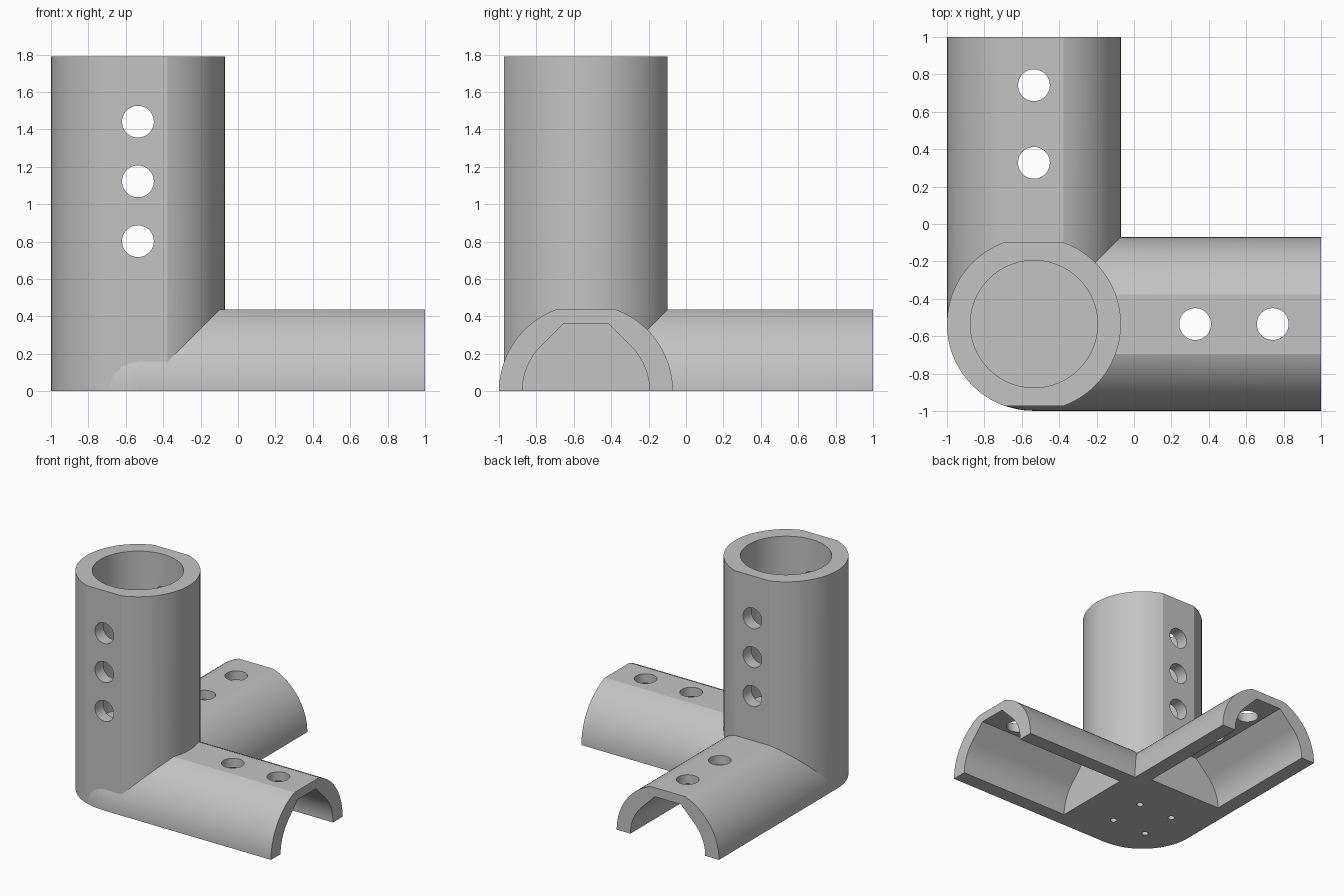
import bpy, bmesh, math
from mathutils import Matrix, Vector

if "Cube" in bpy.data.objects:
    bpy.data.objects.remove(bpy.data.objects["Cube"], do_unlink=True)

CX = CY = -0.535      # axis of the upright socket
R, FLAT = 0.465, 0.437  # outer radius, distance to the flats
BORE = 0.34
HOLE = 0.085
TOP = 1.79

grey = bpy.data.materials.new("light_grey")
grey.use_nodes = True
grey.diffuse_color = (0.55, 0.55, 0.55, 1)
grey.node_tree.nodes["Principled BSDF"].inputs["Base Color"].default_value = (0.55, 0.55, 0.55, 1)

# Directions: profile width, profile height, extrusion
FRAMES = {"x": ((0, 1, 0), (0, 0, 1), (1, 0, 0)),
          "y": ((1, 0, 0), (0, 0, 1), (0, 1, 0)),
          "z": ((1, 0, 0), (0, 1, 0), (0, 0, 1))}


def arc(radius, start, end, steps):
    angles = [start + (end - start) * i / steps for i in range(steps + 1)]
    return [(radius * math.cos(a), radius * math.sin(a)) for a in angles]


def circle(radius, steps=48):
    return arc(radius, 0, math.tau, steps)[:-1]


def to_object(name, bm):
    bmesh.ops.recalc_face_normals(bm, faces=bm.faces)
    mesh = bpy.data.meshes.new(name)
    bm.to_mesh(mesh)
    bm.free()
    mesh.materials.append(grey)
    obj = bpy.data.objects.new(name, mesh)
    bpy.context.scene.collection.objects.link(obj)
    return obj


def prism(name, profile, axis, start, end, origin=(CX, CY, 0)):
    w, h, d = (Vector(v) for v in FRAMES[axis])
    o = Vector(origin)
    bm = bmesh.new()
    rings = [[bm.verts.new(o + w * a + h * b + d * t) for a, b in profile] for t in (start, end)]
    bm.faces.new(rings[0])
    bm.faces.new(rings[1])
    n = len(profile)
    for i in range(n):
        j = (i + 1) % n
        bm.faces.new((rings[0][i], rings[0][j], rings[1][j], rings[1][i]))
    return to_object(name, bm)


def combine(target, other, operation):
    mod = target.modifiers.new(operation.lower(), "BOOLEAN")
    mod.operation = operation
    mod.solver = "EXACT"
    mod.object = other
    bpy.context.view_layer.objects.active = target
    bpy.ops.object.modifier_apply(modifier=mod.name)
    bpy.data.objects.remove(other, do_unlink=True)


# Upright socket, flattened front and back
a = math.asin(FLAT / R)
body = prism("corner_bracket", arc(R, -a, a, 40) + arc(R, math.pi - a, math.pi + a, 40),
             "z", -0.1, TOP)

# Two half-round arms with flat tops
for axis, depth in (("x", 0.12), ("y", 0.14)):
    profile = [(R, -depth)] + arc(R, 0, a, 20) + arc(R, math.pi - a, math.pi, 20) + [(-R, -depth)]
    combine(body, prism("arm", profile, axis, 0, 1 - CX), "UNION")

# Rounded heel where the arms meet
bm = bmesh.new()
bmesh.ops.create_uvsphere(bm, u_segments=64, v_segments=40, radius=R - 0.001,
                          matrix=Matrix.Translation((CX, CY, 0)))
combine(body, to_object("heel", bm), "UNION")

# Level the underside
square = [(-2, -2), (2, -2), (2, 2), (-2, 2)]
combine(body, prism("base_cut", square, "z", -1, 0), "DIFFERENCE")

# Socket bore
combine(body, prism("bore", circle(BORE, 80), "z", 0.5, TOP + 0.1), "DIFFERENCE")

# Channels under the arms: round sides, sloping shoulders, flat roof
q = math.pi / 4
roof = 0.363
half = BORE * math.sqrt(2) - roof
channel = ([(BORE, -0.1)] + arc(BORE, 0, q, 16) + [(half, roof), (-half, roof)]
           + arc(BORE, 3 * q, math.pi, 16) + [(-BORE, -0.1)])
for axis in "xy":
    combine(body, prism("channel", channel, axis, -0.02 - CX, 1.1 - CX), "DIFFERENCE")

# Bolt holes through the arms
for along in (0.327, 0.742):
    for origin in ((along, CY, 0), (CX, along, 0)):
        combine(body, prism("arm_hole", circle(HOLE), "z", 0.2, 0.6, origin), "DIFFERENCE")

# Bolt holes through the socket
for z in (0.802, 1.122, 1.441):
    combine(body, prism("socket_hole", circle(HOLE), "y", -0.6, 0.6, (CX, CY, z)), "DIFFERENCE")

# Small screw holes in the underside
for sx in (-1, 1):
    for sy in (-1, 1):
        origin = (CX + sx * 0.16, CY + sy * 0.16, 0)
        combine(body, prism("screw_hole", circle(0.026, 20), "z", -0.05, 0.15, origin), "DIFFERENCE")

# Smooth the curved walls, keep the edges crisp
bpy.ops.object.select_all(action="DESELECT")
body.select_set(True)
bpy.context.view_layer.objects.active = body
bpy.ops.object.shade_smooth_by_angle(angle=math.radians(15))
